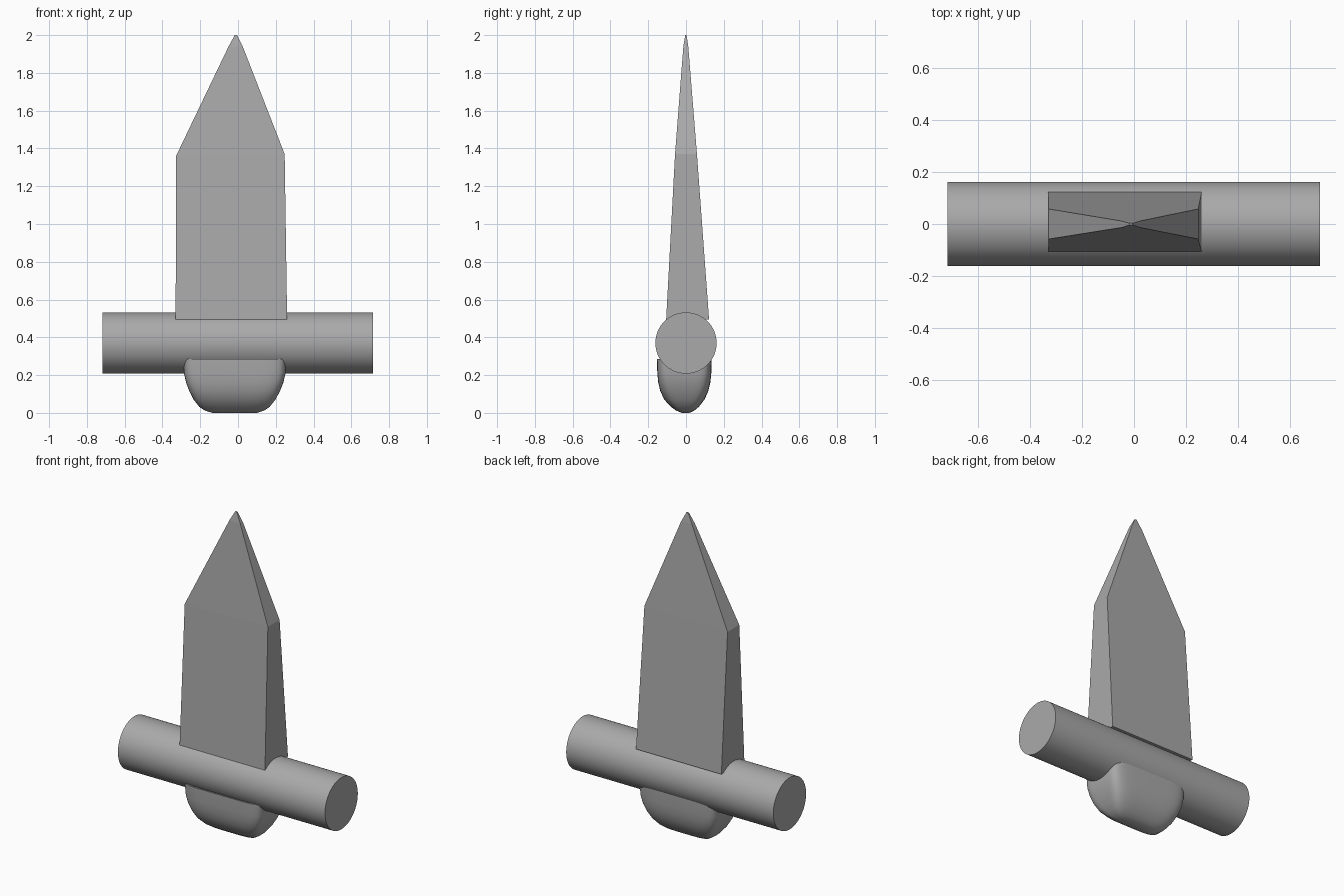
import bpy, bmesh, math

if "Cube" in bpy.data.objects:
    bpy.data.objects.remove(bpy.data.objects["Cube"])

grey = bpy.data.materials.new("plain_grey")
grey.diffuse_color = (0.4, 0.4, 0.4, 1)
grey.use_nodes = True
grey.node_tree.nodes["Principled BSDF"].inputs["Base Color"].default_value = grey.diffuse_color


def loft(name, rings, smooth=None):
    """Skin a stack of closed rings and cap both ends."""
    bm = bmesh.new()
    vr = [[bm.verts.new(p) for p in r] for r in rings]
    n = len(vr[0])
    for a, b in zip(vr, vr[1:]):
        for i in range(n):
            j = (i + 1) % n
            bm.faces.new((a[i], a[j], b[j], b[i]))
    bm.faces.new(vr[0])
    bm.faces.new(vr[-1])
    bmesh.ops.recalc_face_normals(bm, faces=bm.faces)
    me = bpy.data.meshes.new(name)
    bm.to_mesh(me)
    bm.free()
    ob = bpy.data.objects.new(name, me)
    bpy.context.collection.objects.link(ob)
    me.materials.append(grey)
    if smooth:
        bpy.ops.object.select_all(action='DESELECT')
        ob.select_set(True)
        bpy.context.view_layer.objects.active = ob
        bpy.ops.object.shade_smooth_by_angle(angle=math.radians(smooth))
    return ob


def rect(x0, x1, y0, y1, zl, zr):
    return [(x0, y0, zl), (x1, y0, zr), (x1, y1, zr), (x0, y1, zl)]


def rounded(x0, x1, y0, y1, z, power, n=48):
    """Superellipse ring between the given limits."""
    pts = []
    for i in range(n):
        t = 2 * math.pi * (i + 0.5) / n
        c, s = math.cos(t), math.sin(t)
        u = math.copysign(abs(c) ** (2 / power), c)
        v = math.copysign(abs(s) ** (2 / power), s)
        pts.append(((x0 + x1) / 2 + u * (x1 - x0) / 2,
                    (y0 + y1) / 2 + v * (y1 - y0) / 2, z))
    return pts


# Blade: tapering slab with a pointed, slightly blunted tip
loft("blade", [
    rect(-0.33, 0.26, -0.105, 0.122, 0.495, 0.495),
    rect(-0.328, 0.247, -0.058, 0.058, 1.36, 1.37),
    rect(-0.05, 0.025, -0.014, 0.012, 1.94, 1.94),
    rect(-0.017, -0.005, -0.004, 0.003, 2.0, 2.0),
])

# Crossguard: round bar along x
R = 0.162
bar = [[(x, R * math.cos(2 * math.pi * i / 64), 0.37 + R * math.sin(2 * math.pi * i / 64))
        for i in range(64)] for x in (-0.717, 0.715)]
loft("crossguard", bar, 40)

# Pommel: rounded block with a hollowed top that cradles the bar
loft("pommel", [
    rounded(-0.135, 0.100, -0.022, 0.018, 0.0, 4),
    rounded(-0.175, 0.138, -0.052, 0.044, 0.012, 4),
    rounded(-0.205, 0.168, -0.080, 0.068, 0.032, 4.5),
    rounded(-0.235, 0.198, -0.115, 0.098, 0.07, 5),
    rounded(-0.258, 0.222, -0.136, 0.118, 0.115, 5.5),
    rounded(-0.275, 0.240, -0.147, 0.129, 0.16, 6),
    rounded(-0.286, 0.252, -0.152, 0.134, 0.21, 6.5),
    rounded(-0.290, 0.255, -0.154, 0.136, 0.285, 7),
    rounded(-0.289, 0.254, -0.144, 0.130, 0.285, 7),
    rounded(-0.288, 0.253, -0.090, 0.090, 0.232, 7),
], 40)
